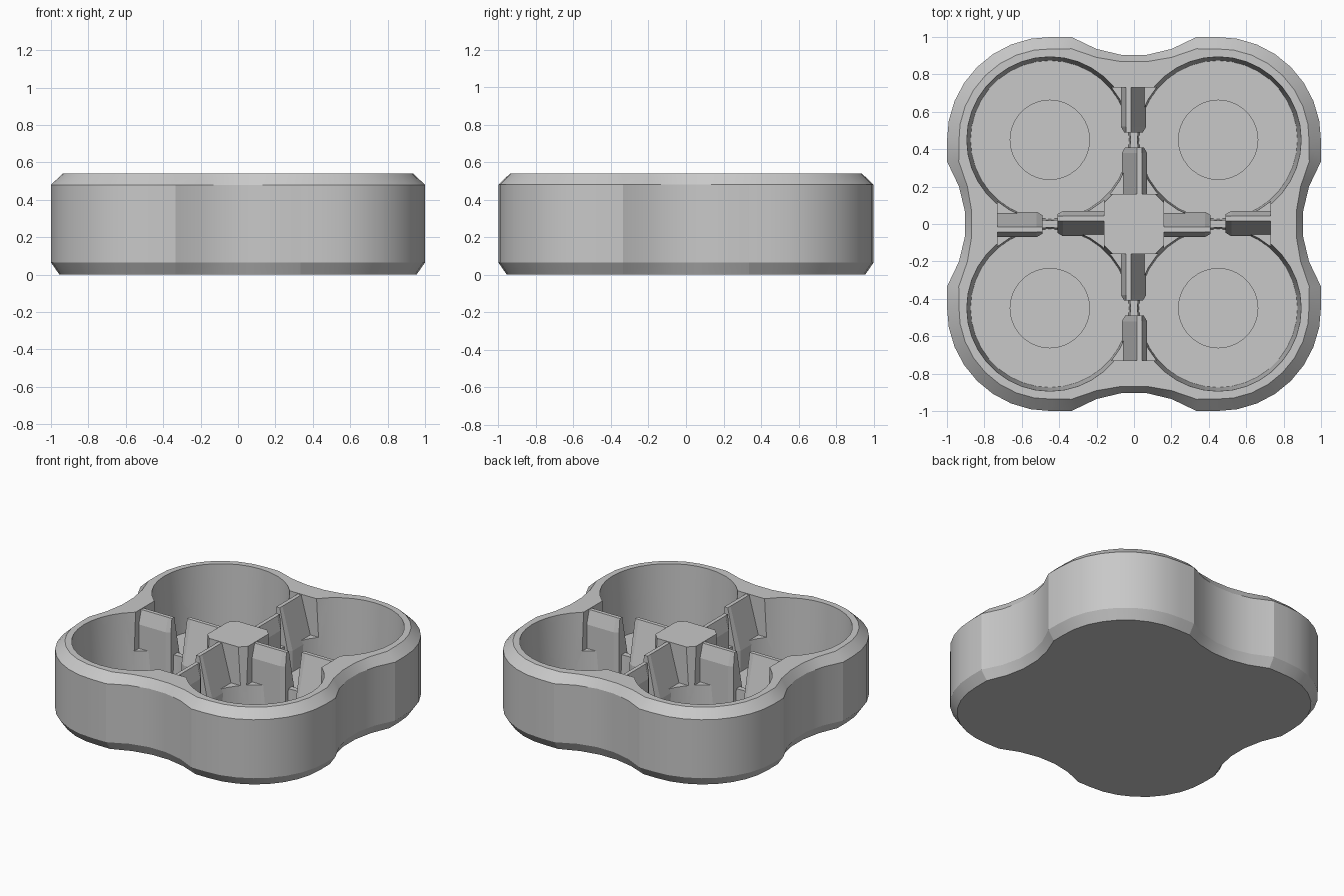
import bpy, bmesh, math
from mathutils import Matrix

cube = bpy.data.objects.get("Cube")
if cube:
    bpy.data.objects.remove(cube, do_unlink=True)

HEIGHT, FLOOR, LEDGE = 0.54, 0.09, 0.27
LOBE, WAIST_HALF = 0.45, 0.335

grey = bpy.data.materials.new("light_grey")
grey.use_nodes = True
grey.diffuse_color = (0.58, 0.58, 0.58, 1)
grey.node_tree.nodes["Principled BSDF"].inputs["Base Color"].default_value = (0.58, 0.58, 0.58, 1)


def loft(bm, rings):
    """Skin a stack of equal-length point rings and cap both ends."""
    rows = [[bm.verts.new(p) for p in ring] for ring in rings]
    n = len(rows[0])
    for a, b in zip(rows, rows[1:]):
        for i in range(n):
            bm.faces.new((a[i], a[(i + 1) % n], b[(i + 1) % n], b[i]))
    bm.faces.new(rows[0][::-1])
    bm.faces.new(rows[-1])


def finish(bm, name):
    bmesh.ops.recalc_face_normals(bm, faces=bm.faces[:])
    mesh = bpy.data.meshes.new(name)
    bm.to_mesh(mesh)
    bm.free()
    mesh.materials.append(grey)
    ob = bpy.data.objects.new(name, mesh)
    bpy.context.collection.objects.link(ob)
    return ob


def select_only(ob):
    bpy.ops.object.select_all(action='DESELECT')
    ob.select_set(True)
    bpy.context.view_layer.objects.active = ob


def outline(inset, waist_inset, z):
    """Four round lobes with creased corners, joined by shallow hollow waists."""
    r = 0.55 - inset
    start = math.acos((WAIST_HALF - LOBE) / r)
    end = math.pi / 2 - start
    edge, low = LOBE + r, 0.9 - waist_inset
    quarter = [(edge, WAIST_HALF)]
    for i in range(1, 10):
        a = end + (start - end) * i / 10
        quarter.append((LOBE + r * math.cos(a), LOBE + r * math.sin(a)))
    quarter.append((WAIST_HALF, edge))
    for t in (0.6, 0.2, -0.2, -0.6):
        quarter.append((t * WAIST_HALF, low + (edge - low) * t * t))
    pts = []
    for k in range(4):
        c, s = round(math.cos(k * math.pi / 2)), round(math.sin(k * math.pi / 2))
        pts += [(x * c - y * s, x * s + y * c, z) for x, y in quarter]
    return pts


def circle(cx, cy, r, z, n=36):
    return [(cx + r * math.cos(2 * math.pi * i / n),
             cy + r * math.sin(2 * math.pi * i / n), z) for i in range(n)]


def cut(target, cutter):
    cutter.hide_render = True
    select_only(target)
    mod = target.modifiers.new("cut", 'BOOLEAN')
    mod.operation = 'DIFFERENCE'
    mod.solver = 'EXACT'
    mod.object = cutter
    bpy.ops.object.modifier_apply(modifier=mod.name)
    bpy.data.objects.remove(cutter, do_unlink=True)


# Tray body with chamfered top and bottom
bm = bmesh.new()
loft(bm, [outline(0.045, 0.03, 0), outline(0, 0, 0.065),
          outline(0, 0, 0.48), outline(0.063, 0.035, HEIGHT)])
tray = finish(bm, "tray_body")

# Four tapered round wells, each with a shallow disc recess
bm = bmesh.new()
for sx in (-1, 1):
    for sy in (-1, 1):
        cx, cy = sx * LOBE, sy * LOBE
        loft(bm, [circle(cx, cy, 0.212, FLOOR - 0.015), circle(cx, cy, 0.212, FLOOR),
                  circle(cx, cy, 0.424, FLOOR), circle(cx, cy, 0.445, HEIGHT + 0.02)])
cut(tray, finish(bm, "well_cutter"))

# Lowered dividers between the wells, leaving the middle post
bm = bmesh.new()
for k in range(4):
    turn = Matrix.Rotation(k * math.pi / 2, 4, 'Z')
    depth = HEIGHT + 0.1 - LEDGE
    place = Matrix.Translation((0, 0.445, LEDGE + depth / 2)) @ Matrix.Diagonal((0.27, 0.57, depth, 1))
    bmesh.ops.create_cube(bm, size=1, matrix=turn @ place)
cut(tray, finish(bm, "divider_cutter"))

select_only(tray)
bpy.ops.object.shade_smooth_by_angle(angle=math.radians(20))


# Slanted fins, leaning opposite ways at the two ends of each divider
def fin(name, root, tip, side, turn):
    def section(y, narrow):
        wide, thin = 0.065 - narrow, -0.07 + narrow
        prof = [(thin, FLOOR - 0.01), (wide, FLOOR - 0.01), (wide, 0.24),
                (-0.015, HEIGHT - 0.005), (-0.042, HEIGHT - 0.005), (thin, 0.44)]
        return [(x * side, y, z) for x, z in prof]
    bm = bmesh.new()
    shoulder = tip + math.copysign(0.03, root - tip)
    loft(bm, [section(root, 0), section(shoulder, 0), section(tip, 0.018)])
    bm.transform(Matrix.Rotation(turn, 4, 'Z'))
    finish(bm, name)


# The model's own left is +x
for k, arm in enumerate(("back", "left", "front", "right")):
    turn = -k * math.pi / 2
    fin(arm + "_outer_fin", 0.735, 0.49, 1, turn)
    fin(arm + "_inner_fin", 0.155, 0.41, -1, turn)
